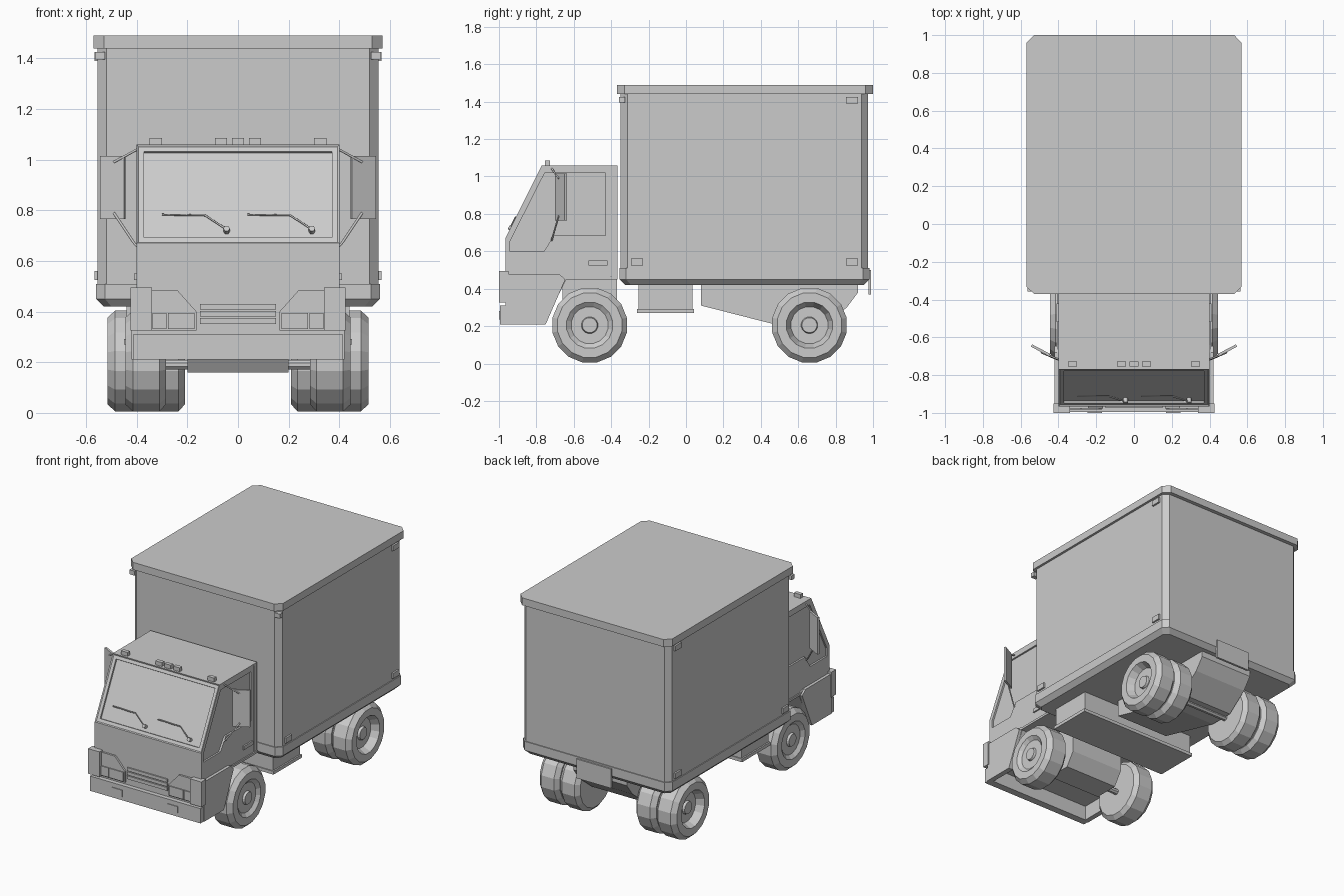
import bpy, bmesh, math
from mathutils import Vector

cube = bpy.data.objects.get("Cube")
if cube:
    bpy.data.objects.remove(cube, do_unlink=True)

GREY = 0.6
paint = bpy.data.materials.new("light_grey")
paint.use_nodes = True
paint.diffuse_color = (GREY, GREY, GREY, 1)
paint.node_tree.nodes["Principled BSDF"].inputs["Base Color"].default_value = (GREY, GREY, GREY, 1)


def finish(name, bm):
    bmesh.ops.recalc_face_normals(bm, faces=bm.faces)
    mesh = bpy.data.meshes.new(name)
    bm.to_mesh(mesh)
    bm.free()
    mesh.materials.append(paint)
    obj = bpy.data.objects.new(name, mesh)
    bpy.context.collection.objects.link(obj)
    return obj


def loft(name, rings):
    """Skin a list of equal rings of points and cap both ends."""
    bm = bmesh.new()
    loops = [[bm.verts.new(p) for p in ring] for ring in rings]
    n = len(loops[0])
    for a, b in zip(loops, loops[1:]):
        for i in range(n):
            j = (i + 1) % n
            bm.faces.new((a[i], a[j], b[j], b[i]))
    bm.faces.new(loops[0])
    bm.faces.new(loops[-1])
    return finish(name, bm)


def prism_x(name, profile, x0, x1):
    return loft(name, [[(x, y, z) for y, z in profile] for x in (x0, x1)])


def prism_y(name, profile, y0, y1):
    return loft(name, [[(x, y, z) for x, z in profile] for y in (y0, y1)])


def box(name, x0, x1, y0, y1, z0, z1):
    return prism_x(name, [(y0, z0), (y1, z0), (y1, z1), (y0, z1)], min(x0, x1), max(x0, x1))


def lathe_x(name, centre, profile, sides=16):
    """Turn (x offset, radius) points around an x axis."""
    cx, cy, cz = centre
    turn = [2 * math.pi * (i + 0.5) / sides for i in range(sides)]
    return loft(name, [[(cx + x, cy + r * math.cos(t), cz + r * math.sin(t)) for t in turn]
                       for x, r in profile])


def tube(name, points, radius):
    curve = bpy.data.curves.new(name, "CURVE")
    curve.dimensions = "3D"
    curve.bevel_depth = radius
    curve.bevel_resolution = 1
    curve.use_fill_caps = True
    spline = curve.splines.new("POLY")
    spline.points.add(len(points) - 1)
    for sp, p in zip(spline.points, points):
        sp.co = (*p, 1)
    curve.materials.append(paint)
    obj = bpy.data.objects.new(name, curve)
    bpy.context.collection.objects.link(obj)


def plan(hx, y0, y1, c, z):
    """Rectangle with clipped corners at height z."""
    return [(hx - c, y0, z), (hx, y0 + c, z), (hx, y1 - c, z), (hx - c, y1, z),
            (c - hx, y1, z), (-hx, y1 - c, z), (-hx, y0 + c, z), (c - hx, y0, z)]


# Cargo box: floor rim, walls and overhanging roof
loft("cargo_floor", [plan(0.53, -0.325, 0.95, 0.03, 0.42),
                     plan(0.56, -0.355, 0.98, 0.035, 0.45),
                     plan(0.56, -0.355, 0.98, 0.035, 0.51)])
loft("cargo_walls", [plan(0.554, -0.349, 0.974, 0.035, z) for z in (0.5, 1.45)])
loft("cargo_roof", [plan(0.57, -0.37, 1.0, 0.04, z) for z in (1.44, 1.49)])
box("rear_plate", -0.13, 0.13, 0.975, 0.99, 0.37, 0.5)

# Cab shell
cab = prism_x("cab", [(-0.965, 0.31), (-0.965, 0.67), (-0.77, 1.06), (-0.365, 1.06),
                      (-0.365, 0.45), (-0.64, 0.45), (-0.71, 0.31)], -0.4, 0.4)

# Windscreen: stepped inset of the sloping face
bm = bmesh.new()
bm.from_mesh(cab.data)
bm.faces.ensure_lookup_table()
screen = [f for f in bm.faces if f.normal.y < -0.5 and f.normal.z > 0.2]
bmesh.ops.inset_region(bm, faces=screen, thickness=0.01, depth=-0.006)
bmesh.ops.inset_region(bm, faces=screen, thickness=0.03, depth=0)
bmesh.ops.inset_region(bm, faces=screen, thickness=0.002, depth=-0.01)
bm.to_mesh(cab.data)
bm.free()


def carve(profile, side, depth):
    cutter = prism_x("cutter", profile, side * (0.4 - depth), side * 0.5)
    cutter.hide_render = True
    mod = cab.modifiers.new("cut", "BOOLEAN")
    mod.operation = "DIFFERENCE"
    mod.solver = "EXACT"
    mod.object = cutter
    bpy.context.view_layer.objects.active = cab
    bpy.ops.object.modifier_apply(modifier=mod.name)
    bpy.data.objects.remove(cutter, do_unlink=True)


window = [(-0.94, 0.6), (-0.94, 0.655), (-0.755, 1.02), (-0.43, 1.02),
          (-0.43, 0.685), (-0.705, 0.685), (-0.76, 0.6)]
for s in (-1, 1):
    carve(window, s, 0.012)
    # Panel gap behind the door
    carve([(-0.405, 0.46), (-0.398, 0.46), (-0.398, 1.05), (-0.405, 1.05)], s, 0.006)

# Front bumper and grille
box("bumper", -0.415, 0.415, -0.995, -0.945, 0.21, 0.31)
for i in range(3):
    z = 0.352 + i * 0.028
    box("grille_bar", -0.15, 0.15, -0.974, -0.96, z, z + 0.022)


def wheel(name, x_out, y, s, width, dish):
    lathe_x(name, (s * x_out, y, 0.205),
            [(s * x, r) for x, r in [(-width, 0.125), (-width, 0.175), (0.025 - width, 0.203),
                                     (-0.03, 0.203), (0, 0.175), (0, 0.125), (-dish, 0.1),
                                     (-dish, 0.045), (0.015 - dish, 0.04), (0.015 - dish, 0.025)]])


for s in (-1, 1):
    # Wheels: single at the front, twin at the rear
    wheel("front_wheel", 0.445, -0.515, s, 0.16, 0.02)
    wheel("rear_outer_wheel", 0.515, 0.66, s, 0.15, 0.05)
    wheel("rear_inner_wheel", 0.36, 0.66, s, 0.15, 0.02)
    # Lower cab skirt ahead of the wheel arch
    prism_x("cab_skirt", [(-0.965, 0.21), (-0.965, 0.48), (-0.68, 0.48), (-0.645, 0.45),
                          (-0.75, 0.21)], s * 0.385, s * 0.42)
    prism_x("arch_trim", [(-0.68, 0.48), (-0.645, 0.45), (-0.37, 0.45), (-0.37, 0.465),
                          (-0.64, 0.465)], s * 0.39, s * 0.408)
    # Head lamps, corner lamps and bumper lamps
    prism_y("head_lamp_housing", [(s * 0.35, 0.325), (s * 0.35, 0.485), (s * 0.24, 0.485),
                                  (s * 0.164, 0.4), (s * 0.164, 0.325)], -0.978, -0.95)
    box("head_lamp", s * 0.172, s * 0.277, -0.985, -0.97, 0.332, 0.395)
    box("side_lamp", s * 0.283, s * 0.338, -0.985, -0.97, 0.332, 0.395)
    box("corner_lamp", s * 0.34, s * 0.425, -1.0, -0.95, 0.325, 0.495)
    box("bumper_lamp", s * 0.17, s * 0.245, -1.0, -0.99, 0.235, 0.28)
    # Door handle
    box("door_handle", s * 0.395, s * 0.41, -0.52, -0.42, 0.525, 0.55)
    # Mirror with its two arms
    mirror = [(0.45, -0.7), (0.545, -0.65), (0.54, -0.637), (0.445, -0.687)]
    loft("mirror", [[(s * x, y, z) for x, y in mirror] for z in (0.765, 1.015)])
    tube("mirror_upper_arm", [(s * 0.39, -0.72, 1.045), (s * 0.49, -0.68, 0.99)], 0.005)
    tube("mirror_lower_arm", [(s * 0.39, -0.72, 0.65), (s * 0.41, -0.715, 0.67),
                              (s * 0.49, -0.68, 0.79)], 0.005)
    # Marker lamps on the cargo box
    for y, z in ((-0.295, 0.525), (0.855, 0.525), (0.855, 1.39)):
        box("side_marker", s * 0.55, s * 0.566, y, y + 0.065, z, z + 0.036)
    box("front_marker", s * 0.525, s * 0.565, -0.357, -0.325, 1.395, 1.425)

# Roof lamps
for x in (-0.325, -0.067, 0, 0.067, 0.325):
    box("roof_lamp", x - 0.024, x + 0.024, -0.755, -0.728, 1.055, 1.086)

# Wipers resting on the sloping windscreen
for x in (-0.045, 0.292):
    def on_screen(dx, z):
        return Vector((x + dx, -0.968 + (z - 0.67) * 0.5, z))
    path = [on_screen(0, 0.725), on_screen(-0.085, 0.78), on_screen(-0.255, 0.783)]
    tube("wiper", path, 0.004)
    tube("wiper_pivot", [path[0] + Vector((0, -0.008, 0.004)), path[0] + Vector((0, 0.02, -0.01))],
         0.013)

# Underbody: front axle housing, tank and rear chassis
prism_x("front_axle_housing", [(-0.66, 0.45), (-0.66, 0.25), (-0.6, 0.16), (-0.43, 0.16),
                               (-0.37, 0.25), (-0.37, 0.45)], -0.2, 0.2)
box("tank", -0.44, 0.44, -0.255, 0.035, 0.28, 0.44)
box("tank_lip", -0.45, 0.45, -0.262, 0.042, 0.27, 0.292)
prism_x("rear_chassis", [(0.08, 0.43), (0.08, 0.31), (0.55, 0.19), (0.72, 0.19), (0.86, 0.3),
                         (0.92, 0.38), (0.92, 0.43)], -0.2, 0.2)
for name, y in (("front_axle", -0.515), ("rear_axle", 0.66)):
    lathe_x(name, (0, y, 0.19), [(-0.3, 0.02), (0.3, 0.02)], 8)
